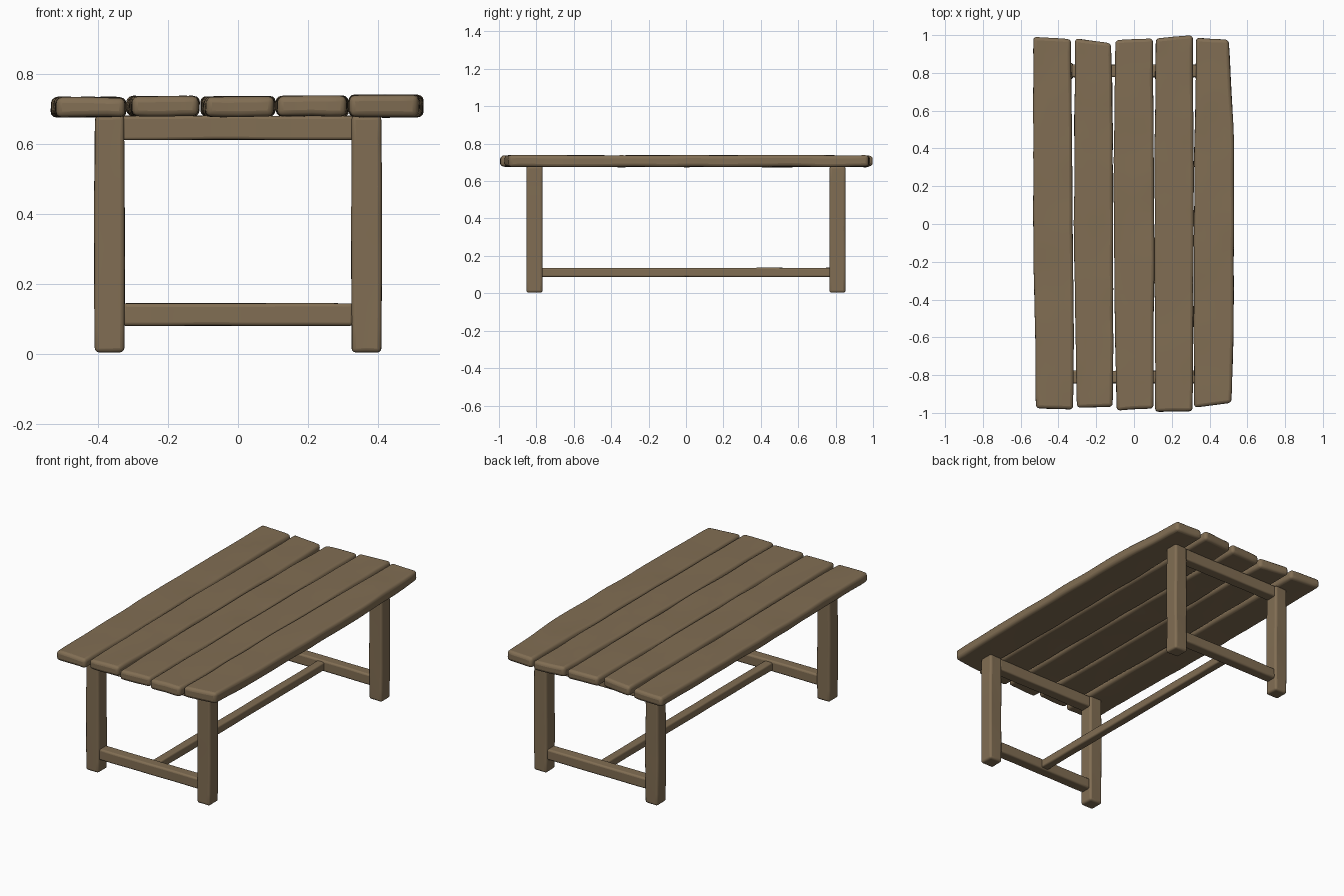
import bpy, bmesh, random
from mathutils import Vector, noise

if "Cube" in bpy.data.objects:
    bpy.data.objects.remove(bpy.data.objects["Cube"])

random.seed(4)
wood = bpy.data.materials.new("weathered brown wood")
wood.diffuse_color = (0.22, 0.155, 0.087, 1)
wood.use_nodes = True
wood.node_tree.nodes["Principled BSDF"].inputs["Base Color"].default_value = wood.diffuse_color

# axis order: which world axes get (length, width, thickness)
AXES = {"x": (0, 1, 2), "y": (1, 0, 2), "z": (2, 0, 1)}


def lerp_profile(profile, t):
    """Interpolate (t, low, high) stations."""
    for a, b in zip(profile, profile[1:]):
        if t <= b[0]:
            f = (t - a[0]) / (b[0] - a[0])
            return a[1] + (b[1] - a[1]) * f, a[2] + (b[2] - a[2]) * f
    return profile[-1][1:]


def timber(name, axis, profile, thick, starts=(0, 0), ends=(0, 0),
           bevel=0.012, wobble=0.002, steps=16, cols=4):
    """Loft a hand-hewn board; starts/ends skew the cut at each end."""
    bm = bmesh.new()
    order = AXES[axis]
    t0, t1 = profile[0][0], profile[-1][0]
    seed = Vector((random.uniform(0, 50), random.uniform(0, 50), 0))
    rings = []
    for i in range(steps + 1):
        s = i / steps
        t = t0 + (t1 - t0) * s
        lo, hi = lerp_profile(profile, t)
        sides = []
        for side, v in enumerate(thick):
            row = []
            for c in range(cols + 1):
                k = c / cols
                skew = (starts[0] * (1 - k) + starts[1] * k) * max(0, 1 - s * 6) \
                    + (ends[0] * (1 - k) + ends[1] * k) * max(0, 1 - (1 - s) * 6)
                p = [0, 0, 0]
                local = Vector((t + skew, lo + (hi - lo) * k, v))
                n = noise.noise_vector(Vector((t * 5, k * 2, side * 0.6)) + seed)
                local += Vector((n.x * (i in (0, steps)), n.y, n.z)) * wobble
                for a, val in zip(order, local):
                    p[a] = val
                row.append(bm.verts.new(p))
            sides.append(row)
        rings.append(sides[0] + sides[1][::-1])
    m = len(rings[0])
    for a, b in zip(rings, rings[1:]):
        for j in range(m):
            bm.faces.new((a[j], a[(j + 1) % m], b[(j + 1) % m], b[j]))
    for r in (rings[0], rings[-1]):
        for c in range(cols):
            bm.faces.new((r[c], r[c + 1], r[m - 2 - c], r[m - 1 - c]))
    bmesh.ops.recalc_face_normals(bm, faces=bm.faces)
    me = bpy.data.meshes.new(name)
    bm.to_mesh(me)
    bm.free()
    me.materials.append(wood)
    ob = bpy.data.objects.new(name, me)
    bpy.context.collection.objects.link(ob)
    mod = ob.modifiers.new("worn edges", "BEVEL")
    mod.width, mod.segments = bevel, 3
    mod.limit_method, mod.angle_limit = "ANGLE", 0.9
    bpy.ops.object.select_all(action="DESELECT")
    ob.select_set(True)
    bpy.context.view_layer.objects.active = ob
    bpy.ops.object.shade_smooth_by_angle(angle=0.7)
    return ob


# tabletop planks: outline along y, thickness, skewed end cuts
planks = [
    ([(-.98, -.518, -.322), (-.6, -.523, -.318), (-.2, -.533, -.323), (.99, -.533, -.333)],
     (.676, .732), (.005, -.002), (0, -.012)),
    ([(-.972, -.302, -.112), (0, -.318, -.11), (.5, -.316, -.112), (.983, -.311, -.121)],
     (.679, .735), (0, .004), (0, -.026)),
    ([(-.985, -.092, .102), (-.4, -.104, .106), (.3, -.107, .106), (.982, -.097, .1)],
     (.677, .734), (-.002, .008), (-.01, .002)),
    ([(-.995, .113, .31), (-.3, .109, .315), (.4, .109, .315), (1.0, .115, .311)],
     (.678, .736), (.002, .004), (-.018, 0)),
    ([(-.972, .319, .516), (-.55, .316, .528), (.4, .32, .53), (.6, .324, .522), (.985, .33, .502)],
     (.676, .738), (0, .024), (0, -.01)),
]
for i, (prof, th, st, en) in enumerate(planks, 1):
    timber(f"top_plank_{i}", "y", prof, th, st, en, bevel=.017, wobble=.004, steps=28)

for end, sy in (("front", -1), ("back", 1)):
    yc = .81 * sy
    # legs
    for side, sx in (("left", -1), ("right", 1)):
        xc = .367 * sx
        timber(f"{end}_{side}_leg", "z",
               [(.004, xc - .042, xc + .042), (.3, xc - .044, xc + .044), (.68, xc - .042, xc + .042)],
               (yc - .043, yc + .043), bevel=.012, steps=10, cols=2)
    # cross rails joining each pair of legs
    timber(f"{end}_upper_rail", "x", [(-.33, yc - .033, yc + .033), (.33, yc - .033, yc + .033)],
           (.611, .679), bevel=.008, steps=10, cols=2)
    timber(f"{end}_lower_rail", "x", [(-.33, yc - .033, yc + .033), (.33, yc - .033, yc + .033)],
           (.08, .144), bevel=.01, steps=10, cols=2)

# long central stretcher
timber("long_stretcher", "y", [(-.79, -.025, .025), (.79, -.025, .025)],
       (.088, .136), bevel=.008, steps=16, cols=2)
